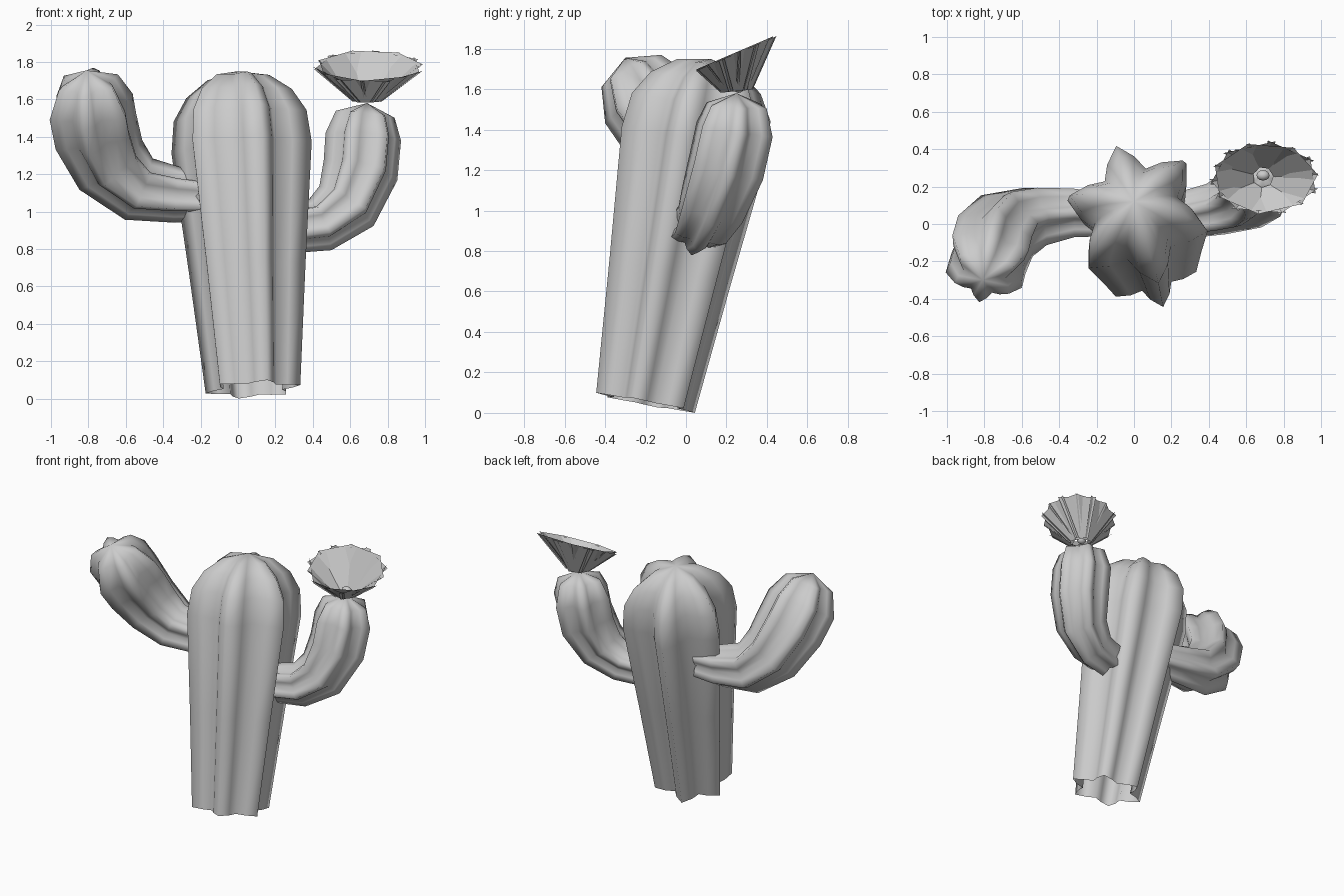
import bpy, bmesh
from math import sin, cos, radians, pi
from mathutils import Vector

if "Cube" in bpy.data.objects:
    bpy.data.objects.remove(bpy.data.objects["Cube"])


def make_object(name, bm, smooth):
    bmesh.ops.recalc_face_normals(bm, faces=bm.faces)
    mesh = bpy.data.meshes.new(name)
    bm.to_mesh(mesh)
    bm.free()
    for p in mesh.polygons:
        p.use_smooth = smooth
    obj = bpy.data.objects.new(name, mesh)
    bpy.context.collection.objects.link(obj)
    return obj


def ribbed_stem(name, path, radii, ref, phase, section, ribs=6):
    """Sweep a star section along a path; the last point is the closed pole."""
    pts = [Vector(p) for p in path]
    bm = bmesh.new()
    rings = []
    u = Vector(ref)
    n = ribs * len(section)
    for i in range(len(pts) - 1):
        a, b = pts[max(i - 1, 0)], pts[i + 1]
        t = (b - a).normalized()
        u = (u - t * u.dot(t)).normalized()
        v = t.cross(u)
        ring = []
        for k in range(n):
            ang = radians(phase) + 2 * pi * k / n
            r = radii[i] * section[k % len(section)]
            ring.append(bm.verts.new(pts[i] + (u * cos(ang) + v * sin(ang)) * r))
        rings.append(ring)
    for lo, hi in zip(rings, rings[1:]):
        for k in range(n):
            j = (k + 1) % n
            bm.faces.new((lo[k], lo[j], hi[j], hi[k]))
    pole = bm.verts.new(pts[-1])
    for k in range(n):
        bm.faces.new((rings[-1][k], rings[-1][(k + 1) % n], pole))
    return make_object(name, bm, True)


# Leaning trunk, open at the bottom
base, top = Vector((0.08, -0.2, 0.05)), Vector((0.0, 0.12, 1.75))
steps = [0, 0.38, 0.76, 0.86, 0.93, 0.98, 1]
ribbed_stem("trunk", [base.lerp(top, s) for s in steps],
            [0.26, 0.32, 0.385, 0.365, 0.29, 0.17], (1, 0, 0), -13,
            (1, 0.8, 0.63, 0.8))

# Left arm, curling up and forward
ARM = (1, 0.83, 0.67, 0.83)
ribbed_stem("left_arm",
            [(-0.18, 0.05, 1.08), (-0.33, 0.06, 1.09), (-0.53, 0.04, 1.12),
             (-0.68, -0.01, 1.25), (-0.76, -0.11, 1.43), (-0.785, -0.20, 1.56),
             (-0.80, -0.27, 1.69), (-0.81, -0.30, 1.755)],
            [0.135, 0.15, 0.18, 0.215, 0.24, 0.24, 0.17], (0, -1, 0), 30, ARM)

# Right arm, curling up and back
ribbed_stem("right_arm",
            [(0.28, 0.05, 0.91), (0.44, 0.08, 0.93), (0.58, 0.13, 1.03),
             (0.655, 0.20, 1.22), (0.67, 0.24, 1.40), (0.68, 0.25, 1.52),
             (0.69, 0.25, 1.58)],
            [0.135, 0.15, 0.18, 0.205, 0.205, 0.16], (0, -1, 0), 20, ARM)


# Flower: two rows of flat petals between a small base and a tilted oval rim
def base_point(ang, r):
    return Vector((0.69 + r * cos(ang), 0.25 + r * sin(ang), 1.59 + 0.1 * r * sin(ang)))


def rim_point(ang, s, lift):
    x, y = s * 0.28 * cos(ang), s * 0.19 * sin(ang)
    return Vector((0.70 + x, 0.245 + y, 1.775 + 0.43 * y + lift))


def petal_row(name, count, offset, half, size, lift, base_r):
    bm = bmesh.new()
    for i in range(count):
        a = 2 * pi * i / count + offset
        corners = (base_point(a - 0.6, base_r), base_point(a + 0.6, base_r),
                   rim_point(a + half, size, lift), rim_point(a - half, size, lift))
        bm.faces.new([bm.verts.new(c) for c in corners])
    make_object(name, bm, False)


petal_row("outer_petals", 7, 0.1, 0.52, 1.06, 0.0, 0.08)
petal_row("inner_petals", 7, 0.1 + pi / 7, 0.48, 1.03, 0.006, 0.06)

# Flower centre
bpy.ops.mesh.primitive_uv_sphere_add(segments=12, ring_count=8, radius=0.035,
                                     location=(0.69, 0.26, 1.61))
heart = bpy.context.object
heart.name = "flower_centre"
heart.scale = (1, 0.8, 0.8)
bpy.ops.object.shade_smooth()
